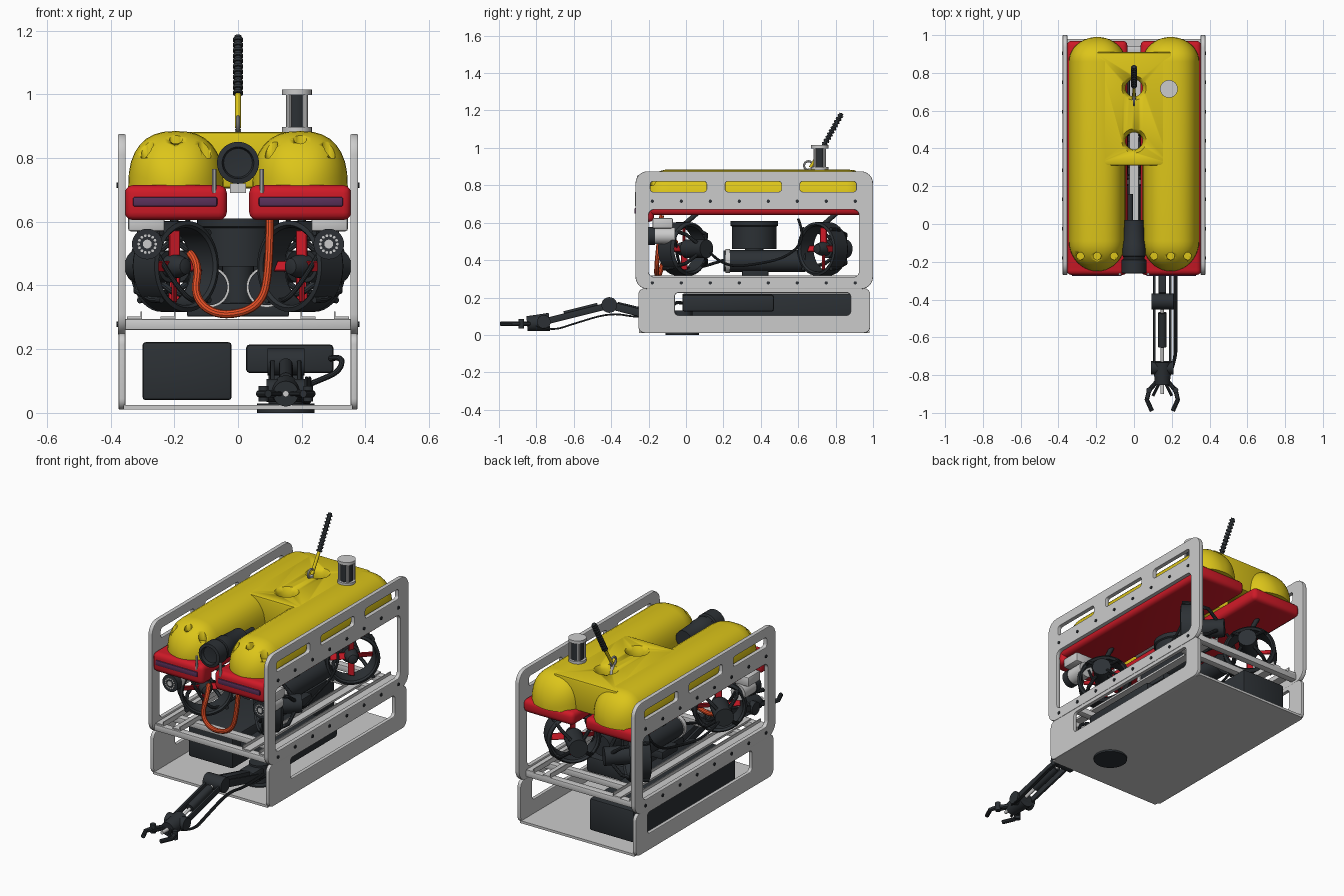
import bpy, bmesh
from math import pi, cos, sin
from mathutils import Vector, Matrix

if "Cube" in bpy.data.objects:
    bpy.data.objects.remove(bpy.data.objects["Cube"])

def material(name, rgb):
    m = bpy.data.materials.new(name)
    m.diffuse_color = (*rgb, 1)
    m.use_nodes = True
    m.node_tree.nodes["Principled BSDF"].inputs["Base Color"].default_value = m.diffuse_color
    return m

YELLOW = material("yellow", (0.72, 0.56, 0.01))
RED = material("red", (0.62, 0.01, 0.02))
ORANGE = material("orange", (0.8, 0.08, 0.02))
BLACK = material("black", (0.025, 0.03, 0.035))
LENS = material("lens", (0.1, 0.03, 0.1))
GREY = material("light_grey", (0.66, 0.66, 0.65))

def finish(o, mat=GREY, mirror=False, angle=35):
    """Material, shading and optional mirroring; every mesh keeps its origin at the world origin."""
    o.data.materials.clear()
    o.data.materials.append(mat)
    bpy.ops.object.select_all(action='DESELECT')
    o.select_set(True)
    bpy.context.view_layer.objects.active = o
    bpy.ops.object.shade_smooth_by_angle(angle=angle * pi / 180)
    if mirror:
        o.modifiers.new("mirror", 'MIRROR')
    return o

def from_bmesh(name, bm, mat, mirror=False):
    bmesh.ops.remove_doubles(bm, verts=bm.verts, dist=1e-5)
    bmesh.ops.recalc_face_normals(bm, faces=bm.faces)
    me = bpy.data.meshes.new(name)
    bm.to_mesh(me)
    bm.free()
    o = bpy.data.objects.new(name, me)
    bpy.context.collection.objects.link(o)
    return finish(o, mat, mirror)

def loft(name, rings, mat, mirror=False, loop=False):
    bm = bmesh.new()
    vs = [[bm.verts.new(p) for p in r] for r in rings]
    n = len(vs[0])
    pairs = list(zip(vs, vs[1:])) + ([(vs[-1], vs[0])] if loop else [])
    for a, b in pairs:
        for i in range(n):
            bm.faces.new((a[i], a[(i + 1) % n], b[(i + 1) % n], b[i]))
    return from_bmesh(name, bm, mat, mirror)

def lathe(name, p, axis, prof, mat=BLACK, n=32, mirror=False, loop=False):
    rot = Vector(axis).to_track_quat('Z', 'Y').to_matrix()
    rings = [[Vector(p) + rot @ Vector((r * cos(2 * pi * i / n), r * sin(2 * pi * i / n), h))
              for i in range(n)] for r, h in prof]
    return loft(name, rings, mat, mirror, loop)

def cyl(name, a, b, r, mat=BLACK, n=24, mirror=False, r2=None):
    d = Vector(b) - Vector(a)
    prof = [(0, 0), (r, 0), (r2 or r, d.length), (0, d.length)]
    return lathe(name, a, d, prof, mat, n, mirror)

def box(name, x, y, z, mat=GREY, bevel=0.0, mirror=False, seg=2, matrix=Matrix()):
    bm = bmesh.new()
    size = Vector((x[1] - x[0], y[1] - y[0], z[1] - z[0]))
    mid = Vector((sum(x), sum(y), sum(z))) / 2
    bmesh.ops.create_cube(bm, size=1, matrix=Matrix.Translation(mid) @ Matrix.Diagonal((*size, 1)))
    if bevel:
        bmesh.ops.bevel(bm, geom=bm.edges[:], offset=bevel, segments=seg, profile=0.5, affect='EDGES')
    bm.transform(matrix)
    return from_bmesh(name, bm, mat, mirror)

def curve_mesh(name, cu, matrix, mat, mirror):
    o = bpy.data.objects.new(name, cu)
    bpy.context.collection.objects.link(o)
    bpy.ops.object.select_all(action='DESELECT')
    o.select_set(True)
    bpy.context.view_layer.objects.active = o
    bpy.ops.object.convert(target='MESH')
    o = bpy.context.view_layer.objects.active
    o.data.transform(matrix)
    return finish(o, mat, mirror)

def tube(name, pts, r, mat=BLACK, mirror=False, smooth=True):
    cu = bpy.data.curves.new(name, 'CURVE')
    cu.dimensions, cu.bevel_depth, cu.bevel_resolution, cu.use_fill_caps = '3D', r, 3, True
    s = cu.splines.new('NURBS' if smooth else 'POLY')
    s.points.add(len(pts) - 1)
    for q, p in zip(s.points, pts):
        q.co = (*p, 1)
    if smooth:
        s.use_endpoint_u, s.order_u, s.resolution_u = True, 3, 8
    return curve_mesh(name, cu, Matrix(), mat, mirror)

def panel(name, rects, x, thick):
    """Side plate: first rounded rectangle (y0, y1, z0, z1, radius) is the outline, the rest are windows."""
    cu = bpy.data.curves.new(name, 'CURVE')
    cu.dimensions, cu.fill_mode, cu.extrude, cu.bevel_depth, cu.bevel_resolution, cu.offset = \
        '2D', 'BOTH', thick / 2 - 0.004, 0.004, 1, -0.004
    for y0, y1, z0, z1, r in rects:
        pts = [(cx + r * cos(a0 + k * pi / 12), cz + r * sin(a0 + k * pi / 12))
               for cx, cz, a0 in ((y1 - r, z1 - r, 0), (y0 + r, z1 - r, pi / 2),
                                  (y0 + r, z0 + r, pi), (y1 - r, z0 + r, 1.5 * pi)) for k in range(7)]
        s = cu.splines.new('POLY')
        s.points.add(len(pts) - 1)
        for q, p in zip(s.points, pts):
            q.co = (*p, 0, 1)
        s.use_cyclic_u = True
    to_yz = Matrix(((0, 0, 1, x), (1, 0, 0, 0), (0, 1, 0, 0), (0, 0, 0, 1)))
    return curve_mesh(name, cu, to_yz, GREY, True)

# Frame: side plates, skid floor, cross bars and rails
slots = [(y, y + 0.3, 0.765, 0.82, 0.015) for y in (-0.19, 0.21, 0.61)]
panel("upper_side_plate", [(-0.27, 1.0, 0.245, 0.875, 0.065), (-0.2, 0.925, 0.31, 0.67, 0.03)] + slots, 0.365, 0.025)
panel("skid_side_plate", [(-0.255, 0.985, 0.01, 0.25, 0.035), (-0.06, 0.88, 0.105, 0.225, 0.02)], 0.364, 0.022)
box("skid_floor", (-0.36, 0.36), (-0.25, 0.98), (0.01, 0.024))
for y in (-0.23, -0.09, 0.78, 0.92):
    box("cross_bar", (-0.355, 0.355), (y - 0.02, y + 0.02), (0.26, 0.295), bevel=0.004)
for x in (0.22, 0.325):
    box("frame_rail", (x - 0.024, x + 0.024), (-0.24, 0.94), (0.29, 0.302), mirror=True)
    box("rail_lip", (x - 0.024, x - 0.019), (-0.24, 0.94), (0.30, 0.318), mirror=True)
for i in range(8):
    for z in (0.715, 0.278):
        y = -0.18 + i * 0.155
        cyl("plate_bolt", (0.375, y, z), (0.382, y, z), 0.009, BLACK, 10, True)

# Yellow float: two domed hulls and a bridge
def hull_ring(y, s, n=16):
    arc = [(pi * i / n) for i in range(n + 1)]
    sg = lambda v: (1 if v >= 0 else -1) * abs(v) ** 0.8
    return [(0.195 + 0.15 * s * sg(cos(a)), y, 0.705 + 0.18 * s * sin(a) ** 0.8) for a in arc]

ts = [1 - cos(i * pi / 20) for i in range(11)]
front = [(-0.25 + 0.16 * t, max(0.0, 1 - (1 - t) ** 2) ** 0.5) for t in ts]
back = [(0.99 - 0.13 * t, max(0.0, 1 - (1 - t) ** 2) ** 0.5) for t in reversed(ts)]
hull = loft("float_hull", [hull_ring(y, s) for y, s in front + back], YELLOW, True)
bridge = box("float_bridge", (-0.2, 0.2), (0.31, 0.91), (0.705, 0.882), YELLOW, 0.012)
cutters = [lathe("hole_cutter", (0, y, 0.6), (0, 0, 1),
                 [(0, 0), (0.045, 0), (0.045, 0.235), (0.05, 0.262), (0.068, 0.287), (0.068, 0.4), (0, 0.4)])
           for y in (0.44, 0.72)]
dimples = [cyl("dimple_cutter", (0.195 + dx, -0.17, z), (0.195 + dx, -0.17, 1), 0.02, YELLOW, 20, True)
           for dx, z in ((-0.09, 0.8), (0, 0.83), (0.09, 0.8))]
for target, cs in ((bridge, cutters), (hull, cutters + dimples)):
    bpy.context.view_layer.objects.active = target
    for c in cs:
        c.hide_render = True
        m = target.modifiers.new("cut", 'BOOLEAN')
        m.operation, m.object, m.solver = 'DIFFERENCE', c, 'EXACT'
    for m in list(target.modifiers):
        bpy.ops.object.modifier_apply(modifier=m.name)
for c in cutters + dimples:
    bpy.data.objects.remove(c)

# Red lower float with front light bars
box("red_float", (0.035, 0.355), (-0.26, 0.97), (0.64, 0.715), RED, 0.025, True, 3)
box("red_bumper", (0.035, 0.355), (-0.27, -0.17), (0.605, 0.715), RED, 0.025, True, 3)
box("light_bar", (0.065, 0.33), (-0.276, -0.25), (0.648, 0.678), LENS, 0.006, True)
cyl("bumper_pin", (0.075, -0.265, 0.69), (0.075, -0.265, 0.765), 0.007, GREY, 10, True)

# Camera between the hulls
lathe("camera", (0, 0.02, 0.785), (0, -1, 0),
      [(0, 0), (0.05, 0), (0.055, 0.12), (0.06, 0.13), (0.06, 0.19), (0.056, 0.195), (0.056, 0.205),
       (0.066, 0.21), (0.066, 0.28), (0.05, 0.283), (0.045, 0.265), (0, 0.26)])
box("camera_support", (-0.025, 0.025), (0.0, 0.5), (0.69, 0.72))
cyl("camera_plug", (-0.02, 0.02, 0.77), (-0.02, 0.16, 0.77), 0.014)

# Tether with ribbed boot, lifting ring
a, b, c = Vector((0, 0.665, 0.895)), Vector((0, 0.73, 1.0)), Vector((0, 0.83, 1.18))
cyl("tether", a, b, 0.009, YELLOW, 12)
ribs = [(r, 0.0095 * (2 * i + k) + 0.001) for i in range(11) for k, r in ((0, 0.016), (0.9, 0.016), (1, 0.011), (1.9, 0.011))]
lathe("tether_boot", b, c - b, [(0, 0)] + ribs + [(0, 0.212)], BLACK, 16)
tube("lifting_ring", [(0, 0.655 + 0.024 * cos(i * pi / 8), 0.905 + 0.024 * sin(i * pi / 8)) for i in range(17)], 0.006, GREY, smooth=False)
cyl("tether_anchor", (0, 0.69, 0.7), (0, 0.66, 0.89), 0.01, GREY, 12)

# Tracking beacon
bx, by = 0.185, 0.715
cyl("beacon_core", (bx, by, 0.87), (bx, by, 1.01), 0.034)
for z in (0.88, 0.998):
    cyl("beacon_flange", (bx, by, z), (bx, by, z + 0.017), 0.047, GREY)
for i in range(4):
    x, y = bx + 0.036 * cos(pi / 4 + i * pi / 2), by + 0.036 * sin(pi / 4 + i * pi / 2)
    cyl("beacon_post", (x, y, 0.88), (x, y, 1.0), 0.009, GREY, 10)

# Four vectored thrusters, angled 45 degrees
for cy, sx in ((-0.01, 1), (0.735, -1)):
    p, d = Vector((0.2, cy, 0.46)), Vector((sx, 1, 0)).normalized()
    side = Vector((0, 0, 1)).cross(d)
    rad = lambda t: side * cos(t) + Vector((0, 0, 1)) * sin(t)
    lathe("thruster_duct", p, d, [(0.122, -0.05), (0.13, -0.06), (0.143, -0.055), (0.143, 0.04), (0.13, 0.055), (0.12, 0.045)],
          BLACK, 40, True, True)
    cyl("thruster_motor", p + d * 0.02, p + d * 0.17, 0.05, BLACK, 24, True)
    lathe("thruster_hub", p - d * 0.06, d, [(0, 0), (0.025, 0.01), (0.036, 0.04), (0.036, 0.09), (0, 0.09)], BLACK, 24, True)
    frame = Matrix.Translation(p) @ d.to_track_quat('Z', 'Y').to_matrix().to_4x4()
    for i in range(4):
        t = pi / 4 + i * pi / 2
        blade = frame @ Matrix.Rotation(t + pi / 4, 4, 'Z') @ Matrix.Rotation(0.5, 4, 'X')
        box("propeller_blade", (0.02, 0.113), (-0.018, 0.018), (-0.004, 0.004), RED, 0.002, True, 1, blade)
        tube("thruster_strut", [p + d * 0.13 + rad(t) * 0.045, p + d * 0.09 + rad(t) * 0.11,
                                p + rad(t) * 0.146, p - d * 0.05 + rad(t) * 0.15], 0.01, BLACK, True, False)
    cyl("thruster_hanger", p + Vector((0, 0, 0.13)), p + Vector((0, 0.08, 0.2)), 0.013, BLACK, 12, True)

# Vertical thruster and electronics bottles
lathe("vertical_duct", (0, 0.365, 0.46), (0, 0, 1), [(0.105, 0), (0.12, 0), (0.12, 0.12), (0.128, 0.125), (0.128, 0.15), (0.112, 0.15)], BLACK, 40, False, True)
cyl("vertical_motor", (0, 0.365, 0.33), (0, 0.365, 0.57), 0.05)
box("vertical_blade", (-0.105, 0.105), (0.345, 0.385), (0.53, 0.54), RED)
for x in (0.09,):
    cyl("electronics_bottle", (x, 0.22, 0.395), (x, 0.64, 0.395), 0.058, BLACK, 32, True)
    cyl("bottle_collar", (x, 0.21, 0.395), (x, 0.235, 0.395), 0.064, GREY, 32, True)
    cyl("bottle_cap", (x, 0.2, 0.395), (x, 0.23, 0.395), 0.057, BLACK, 32, True)
box("bottle_cradle", (-0.16, 0.16), (0.3, 0.44), (0.302, 0.345), BLACK, 0.005)

# Cables
tube("orange_cable", [(0.1, -0.13, 0.64), (0.1, -0.15, 0.45), (0.07, -0.16, 0.33), (-0.06, -0.15, 0.3),
                      (-0.14, -0.13, 0.36), (-0.12, -0.1, 0.47), (-0.15, -0.05, 0.5)], 0.013, ORANGE)
tube("motor_cable", [(0.3, 0.13, 0.44), (0.26, 0.2, 0.36), (0.22, 0.4, 0.38), (0.22, 0.55, 0.42), (0.2, 0.64, 0.52), (0.15, 0.6, 0.62)], 0.007, BLACK, True)
tube("lamp_cable", [(0.27, -0.06, 0.53), (0.2, -0.05, 0.4), (0.12, 0.0, 0.33), (0.09, 0.2, 0.4)], 0.008, BLACK, True)

# Lamps
cyl("lamp_body", (0.285, -0.17, 0.53), (0.285, -0.06, 0.53), 0.045, GREY, 24, True)
cyl("lamp_bezel", (0.285, -0.205, 0.53), (0.285, -0.165, 0.53), 0.048, BLACK, 32, True)
cyl("lamp_centre", (0.285, -0.209, 0.53), (0.285, -0.2, 0.53), 0.014, GREY, 16, True)
for i in range(14):
    x, z = 0.285 + 0.027 * cos(i * pi / 7), 0.53 + 0.027 * sin(i * pi / 7)
    cyl("lamp_led", (x, -0.208, z), (x, -0.2, z), 0.0045, GREY, 8, True)
box("lamp_bracket", (0.23, 0.345), (-0.18, -0.07), (0.57, 0.625), GREY, 0.008, True)

# Skid payload: battery box, arm valve pack, floor disc
box("skid_box", (-0.3, -0.02), (-0.02, 0.9), (0.04, 0.222), BLACK, 0.01)
box("arm_pack", (0.025, 0.3), (-0.02, 0.47), (0.125, 0.215), BLACK, 0.012)
tube("arm_pack_hose", [(0.29, -0.02, 0.17), (0.33, -0.06, 0.18), (0.32, -0.08, 0.13), (0.25, -0.06, 0.1), (0.2, -0.1, 0.08)], 0.009)
cyl("arm_floor_disc", (0.15, -0.02, 0.0), (0.15, -0.02, 0.03), 0.09, BLACK, 40)

# Manipulator arm
ax = 0.15
P = lambda dx, y, z: Vector((ax + dx, y, z))
cyl("arm_turret", P(0, -0.02, 0.02), P(0, -0.02, 0.13), 0.055)
box("arm_shoulder", (ax - 0.045, ax + 0.045), (-0.14, 0.0), (0.05, 0.12), BLACK, 0.01)

def link(name, p, q, w, h):
    d = Vector(q) - Vector(p)
    m = Matrix.Translation(p) @ d.to_track_quat('Y', 'Z').to_matrix().to_4x4()
    box(name, (-w / 2, w / 2), (0, d.length), (-h / 2, h / 2), BLACK, 0.004, matrix=m)

for s in (-1, 1):
    link("upper_arm_plate", P(s * 0.042, -0.1, 0.08), P(s * 0.042, -0.41, 0.16), 0.014, 0.042)
    link("forearm_plate", P(s * 0.042, -0.4, 0.16), P(s * 0.042, -0.76, 0.07), 0.014, 0.035)
    tube("gripper_jaw", [P(s * 0.025, -0.83, 0.06), P(s * 0.07, -0.88, 0.06), P(s * 0.082, -0.93, 0.06), P(s * 0.055, -0.99, 0.06)], 0.012, smooth=False)
    cyl("jaw_link", P(s * 0.01, -0.83, 0.06), P(s * 0.05, -0.91, 0.06), 0.008, BLACK, 10)
    cyl("jaw_pivot", P(s * 0.07, -0.88, 0.035), P(s * 0.07, -0.88, 0.085), 0.015, BLACK, 12)
link("upper_arm_ram", P(0, -0.12, 0.095), P(0, -0.37, 0.155), 0.04, 0.045)
cyl("elbow_joint", P(-0.058, -0.41, 0.16), P(0.058, -0.41, 0.16), 0.042)
cyl("forearm_ram", P(0, -0.47, 0.15), P(0, -0.65, 0.105), 0.022)
cyl("ram_rod", P(0, -0.4, 0.165), P(0, -0.77, 0.07), 0.009, GREY, 12)
cyl("wrist_hinge", P(-0.06, -0.76, 0.07), P(0.06, -0.76, 0.07), 0.036)
cyl("wrist_rotator", P(0, -0.73, 0.07), P(0, -0.85, 0.06), 0.048, r2=0.04)
cyl("gripper_rod", P(0, -0.85, 0.06), P(0, -0.9, 0.06), 0.01, GREY, 12)
for dx in (0.065, 0.075):
    tube("arm_hose", [P(dx, -0.08, 0.1), P(dx, -0.25, 0.09), P(dx, -0.4, 0.12), P(dx, -0.6, 0.06), P(dx, -0.72, 0.02), P(0.04, -0.8, 0.05)], 0.005)
